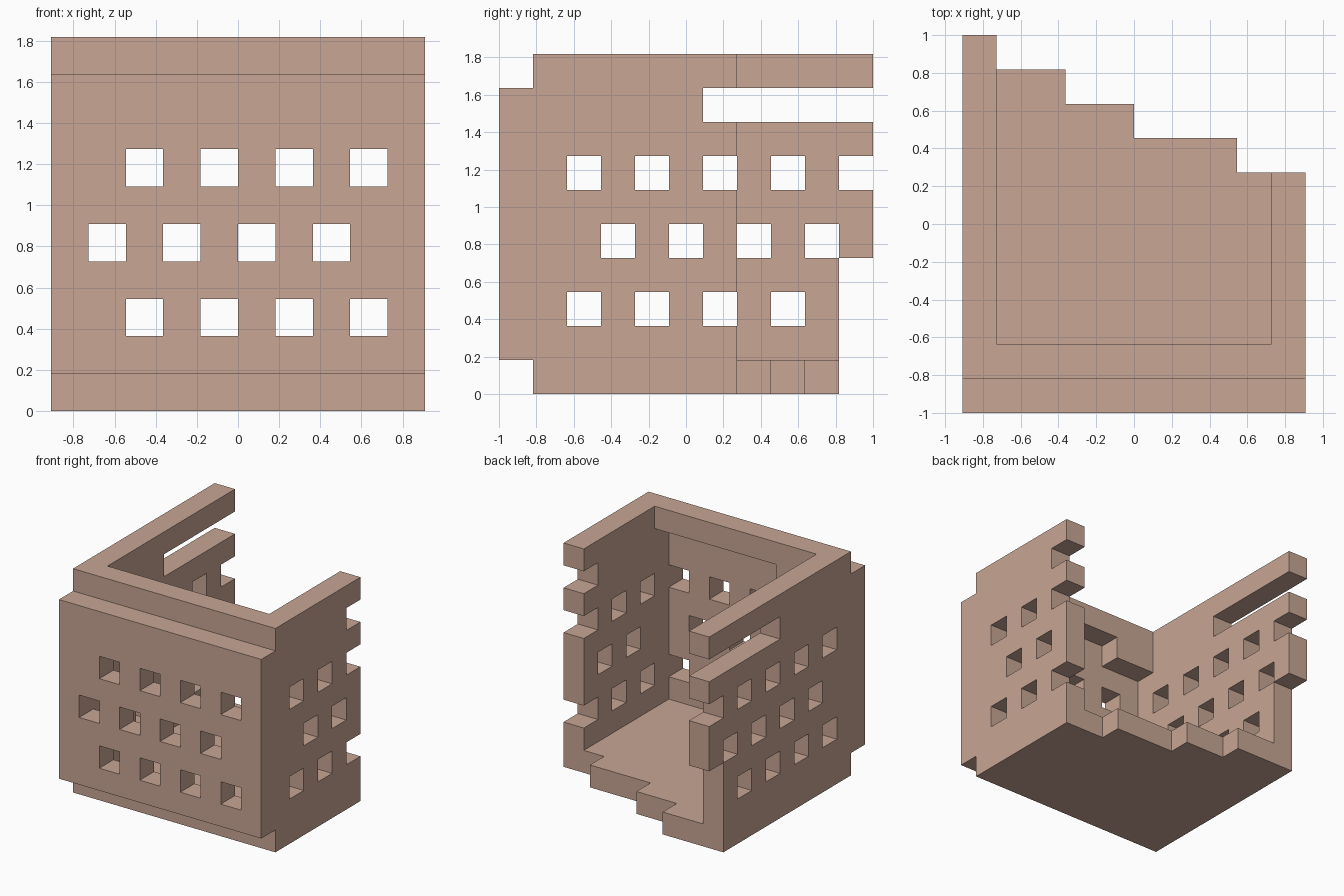
import bpy, bmesh, math
from mathutils import Vector

if "Cube" in bpy.data.objects:
    bpy.data.objects.remove(bpy.data.objects["Cube"])

U = 2 / 11                       # one block; the model is 10 x 11 x 10 blocks
solid = set()


def block(x, y, z):
    """Cells of a box given as half-open block ranges."""
    return {(i, j, k) for i in range(*x) for j in range(*y) for k in range(*z)}


# floor with a broken, stepped back edge
for x0, x1, depth in ((0, 3, 10), (3, 5, 9), (5, 8, 8), (8, 10, 7)):
    solid |= block((x0, x1), (1, depth), (0, 1))

# front wall, set forward, with a lintel behind it that is deeper at one end
solid |= block((0, 10), (0, 1), (1, 9))
solid |= block((0, 10), (1, 2), (9, 10))
solid |= block((1, 3), (1, 2), (8, 9))

# side walls: the left one is longer, its lower back corner is missing
solid |= block((0, 1), (1, 11), (0, 10)) - block((0, 1), (10, 11), (0, 4))
solid |= block((9, 10), (1, 7), (0, 10))

# staggered windows in three rows
for k, front, side in ((2, 2, 2), (4, 1, 3), (6, 2, 2)):
    for i in range(front, 9, 2):
        solid -= block((i, i + 1), (0, 1), (k, k + 1))
    for j in range(side, 11, 2):
        for i in (0, 9):
            solid -= block((i, i + 1), (j, j + 1), (k, k + 1))

# long slot near the top of both side walls
for i in (0, 9):
    solid -= block((i, i + 1), (6, 11), (8, 9))

# outer skin of the blocks as one clean mesh
bm = bmesh.new()
verts = {}


def vert(p):
    if p not in verts:
        verts[p] = bm.verts.new(((p[0] - 5) * U, (p[1] - 5.5) * U, p[2] * U))
    return verts[p]


for cell in sorted(solid):
    for axis in range(3):
        for s in (0, 1):
            near = list(cell)
            near[axis] += 2 * s - 1
            if tuple(near) in solid:
                continue
            a, b = (axis + 1) % 3, (axis + 2) % 3
            ring = []
            for da, db in ((0, 0), (1, 0), (1, 1), (0, 1)):
                p = list(cell)
                p[axis] += s
                p[a] += da
                p[b] += db
                ring.append(vert(tuple(p)))
            bm.faces.new(ring if s else ring[::-1])
bmesh.ops.dissolve_limit(bm, angle_limit=math.radians(1),
                         verts=bm.verts[:], edges=bm.edges[:])

mesh = bpy.data.meshes.new("building_shell")
bm.to_mesh(mesh)
bm.free()
clay = bpy.data.materials.new("clay_tan")
clay.diffuse_color = (0.578, 0.381, 0.301, 1)
clay.use_nodes = True
clay.node_tree.nodes["Principled BSDF"].inputs["Base Color"].default_value = clay.diffuse_color
mesh.materials.append(clay)
bpy.context.collection.objects.link(bpy.data.objects.new("building_shell", mesh))
